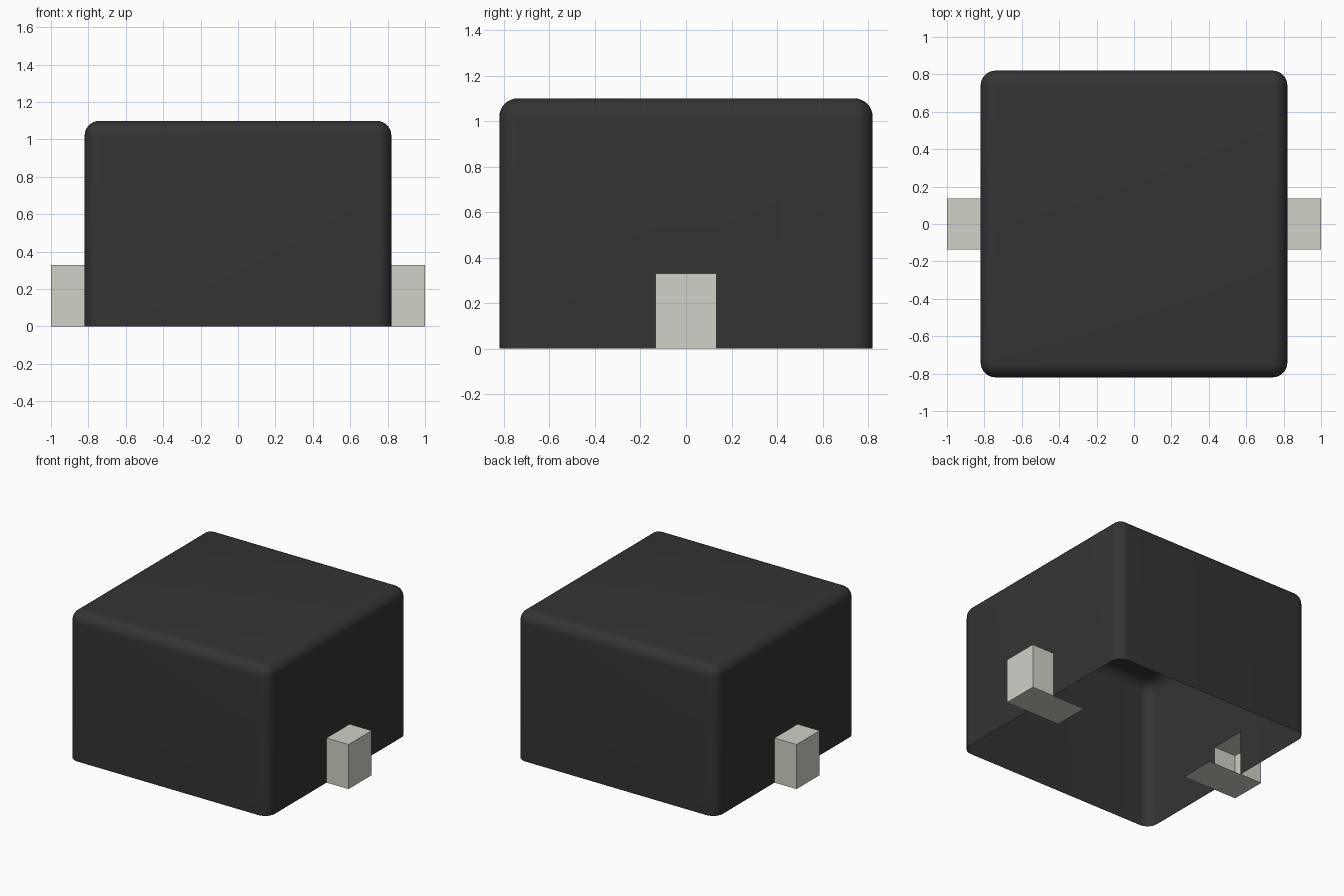
import bpy
import bmesh
from mathutils import Vector

cube = bpy.data.objects.get("Cube")
if cube:
    bpy.data.objects.remove(cube, do_unlink=True)

HALF, HEIGHT, RADIUS = 0.82, 1.10, 0.08    # moulded body
PAD_Y, PAD_Z = 0.135, 0.33                 # terminal half width and height
PAD_IN, PAD_OUT = 0.55, 1.0                # reach of the terminal foot


def material(name, rgb):
    mat = bpy.data.materials.new(name)
    mat.use_nodes = True
    colour = (*rgb, 1.0)
    mat.diffuse_color = colour
    mat.node_tree.nodes["Principled BSDF"].inputs["Base Color"].default_value = colour
    return mat


def finish(bm, name, mat):
    mesh = bpy.data.meshes.new(name)
    bm.to_mesh(mesh)
    bm.free()
    mesh.materials.append(mat)
    obj = bpy.data.objects.new(name, mesh)
    bpy.context.collection.objects.link(obj)
    return obj


def box(bm, low, high):
    verts = bmesh.ops.create_cube(bm, size=1.0)["verts"]
    low, high = Vector(low), Vector(high)
    bmesh.ops.scale(bm, vec=high - low, verts=verts)
    bmesh.ops.translate(bm, vec=(low + high) / 2, verts=verts)


def side_faces(bm):
    return [f for f in bm.faces if abs(f.normal.x) > 0.999]


def cut(bm, faces, point, normal):
    geom = set(faces)
    for f in faces:
        geom.update(f.edges)
        geom.update(f.verts)
    bmesh.ops.bisect_plane(bm, geom=list(geom), plane_co=point, plane_no=normal)
    bm.normal_update()


black = material("black_plastic", (0.034, 0.034, 0.034))
metal = material("pale_metal", (0.645, 0.638, 0.571))

# Body: open-bottomed shell with rounded top and upright edges
bm = bmesh.new()
box(bm, (-HALF, -HALF, 0), (HALF, HALF, HEIGHT))
edges = [e for e in bm.edges if max(v.co.z for v in e.verts) > 0.5]
bmesh.ops.bevel(bm, geom=edges, offset=RADIUS, segments=8, profile=0.5, affect='EDGES')
bm.normal_update()
bottom = [f for f in bm.faces if f.normal.z < -0.9]
bmesh.ops.delete(bm, geom=bottom, context='FACES')

# Openings in the side walls behind the terminals
for y in (-PAD_Y, PAD_Y):
    cut(bm, side_faces(bm), (0, y, 0), (0, 1, 0))
middle = [f for f in side_faces(bm) if abs(f.calc_center_median().y) < PAD_Y / 2]
cut(bm, middle, (0, 0, PAD_Z), (0, 0, 1))
holes = [f for f in side_faces(bm)
         if abs(f.calc_center_median().y) < PAD_Y / 2
         and f.calc_center_median().z < PAD_Z]
bmesh.ops.delete(bm, geom=holes, context='FACES')
body = finish(bm, "body_shell", black)
bpy.ops.object.select_all(action='DESELECT')
body.select_set(True)
bpy.context.view_layer.objects.active = body
bpy.ops.object.shade_smooth_by_angle()

# Terminals: hollow block outside the wall, flat foot running under the body
for name, side in (("left_terminal", 1), ("right_terminal", -1)):
    bm = bmesh.new()
    box(bm, (HALF, -PAD_Y, 0), (PAD_OUT, PAD_Y, PAD_Z))
    bm.normal_update()
    inner = [f for f in bm.faces if f.normal.x < -0.9]
    bmesh.ops.delete(bm, geom=inner, context='FACES_ONLY')
    lip = [e for e in bm.edges
           if all(v.co.z < 0.01 and v.co.x < HALF + 0.01 for v in e.verts)]
    foot = bmesh.ops.extrude_edge_only(bm, edges=lip)["geom"]
    bmesh.ops.translate(bm, vec=(PAD_IN - HALF, 0, 0),
                        verts=[g for g in foot if isinstance(g, bmesh.types.BMVert)])
    for v in bm.verts:
        v.co.x *= side
    bmesh.ops.recalc_face_normals(bm, faces=bm.faces)
    # Outer walls face outward
    outer = max(bm.faces, key=lambda f: abs(f.calc_center_median().x))
    if outer.normal.x * side < 0:
        bmesh.ops.reverse_faces(bm, faces=bm.faces)
    finish(bm, name, metal)
